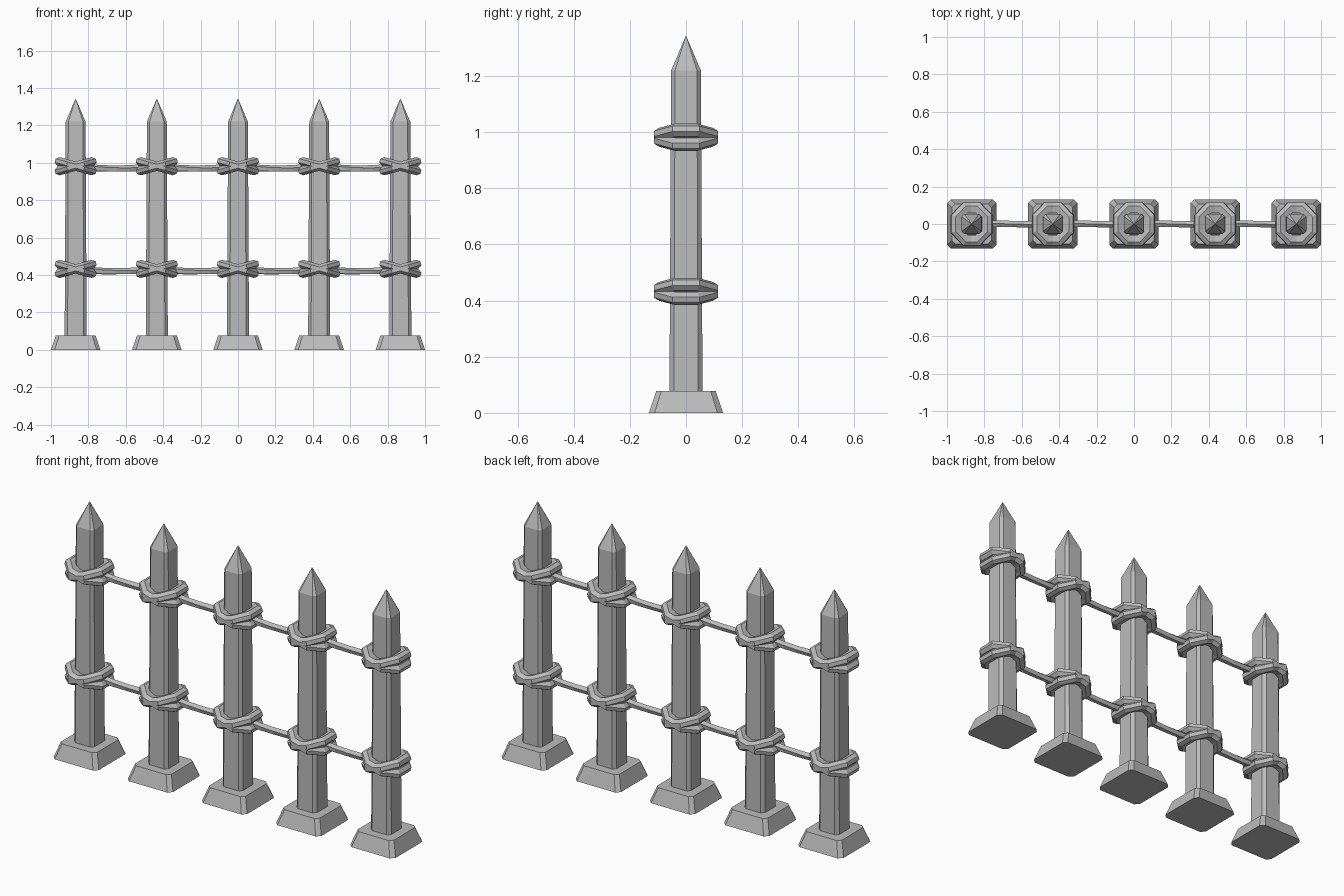
import bpy, bmesh, math
from mathutils import Matrix, Vector

if "Cube" in bpy.data.objects:
    bpy.data.objects.remove(bpy.data.objects["Cube"], do_unlink=True)

stone = bpy.data.materials.new("grey")
stone.use_nodes = True
GREY = (0.5, 0.5, 0.5, 1)
stone.diffuse_color = GREY
stone.node_tree.nodes["Principled BSDF"].inputs["Base Color"].default_value = GREY

POSTS = [-0.868, -0.434, 0, 0.434, 0.868]
LEVELS = {"lower": 0.433, "upper": 0.982}


def cut_square(half, chamfer):
    """Outline of a square with cut corners, counter-clockwise."""
    k = half - chamfer
    quarter = [Vector((half, -k, 0)), Vector((half, k, 0))]
    return [Matrix.Rotation(math.pi / 2 * i, 3, "Z") @ p for i in range(4) for p in quarter]


def skin(name, rings, closed=False):
    """Join matching rings of points with faces; cap the ends unless closed."""
    bm = bmesh.new()
    loops = [[bm.verts.new(p) for p in ring] for ring in rings]
    pairs = list(zip(loops, loops[1:]))
    if closed:
        pairs.append((loops[-1], loops[0]))
    else:
        bm.faces.new(loops[0])
        bm.faces.new(loops[-1])
    for a, b in pairs:
        for i in range(len(a)):
            j = (i + 1) % len(a)
            bm.faces.new((a[i], a[j], b[j], b[i]))
    bmesh.ops.remove_doubles(bm, verts=bm.verts, dist=0.0001)
    bmesh.ops.recalc_face_normals(bm, faces=bm.faces)
    mesh = bpy.data.meshes.new(name)
    bm.to_mesh(mesh)
    bm.free()
    mesh.materials.append(stone)
    obj = bpy.data.objects.new(name, mesh)
    bpy.context.collection.objects.link(obj)
    return obj


def column(name, x, sections):
    """Stack of cut squares given as (z, half width, chamfer)."""
    return skin(name, [[p + Vector((x, 0, z)) for p in cut_square(h, c)]
                       for z, h, c in sections])


def binding(name, x, z, tilt):
    """Tilted faceted loop of rope around a post."""
    section = [(0.114, 0.01), (0.095, 0.024), (0.06, 0.018),
               (0.06, -0.018), (0.095, -0.024), (0.114, -0.01)]
    outlines = [[p + Vector((0, 0, h)) for p in cut_square(r, r * 0.58)] for r, h in section]
    obj = skin(name, outlines, closed=True)
    obj.data.transform(Matrix.Translation((x, 0, z)) @ Matrix.Rotation(tilt, 4, "Y"))


def rope(name, x0, x1, z):
    """Sagging rope span between two posts."""
    rings = []
    steps = 6
    for i in range(steps + 1):
        t = i / steps
        sag = 0.012 * 4 * t * (1 - t)
        r = 0.022 - 0.004 * math.sin(math.pi * t)
        rings.append([Vector((x0 + (x1 - x0) * t, r * math.cos(a + t * 0.6),
                              z - 0.002 - sag + r * math.sin(a + t * 0.6)))
                      for a in (math.tau * k / 5 for k in range(5))])
    skin(name, rings)


# Pointed posts on flared plinths, each lashed twice per level
for n, x in enumerate(POSTS, 1):
    column(f"plinth_{n}", x, [(0, 0.132, 0.02), (0.078, 0.106, 0.018)])
    column(f"post_{n}", x, [(0.07, 0.059, 0.016), (1.22, 0.053, 0.014), (1.342, 0.001, 0.0003)])
    for level, z in LEVELS.items():
        for side, tilt in (("a", 0.27), ("b", -0.27)):
            binding(f"{level}_binding_{n}{side}", x, z, tilt)

# Rope spans
for level, z in LEVELS.items():
    for n, (x0, x1) in enumerate(zip(POSTS, POSTS[1:]), 1):
        rope(f"{level}_rope_{n}", x0, x1, z)
